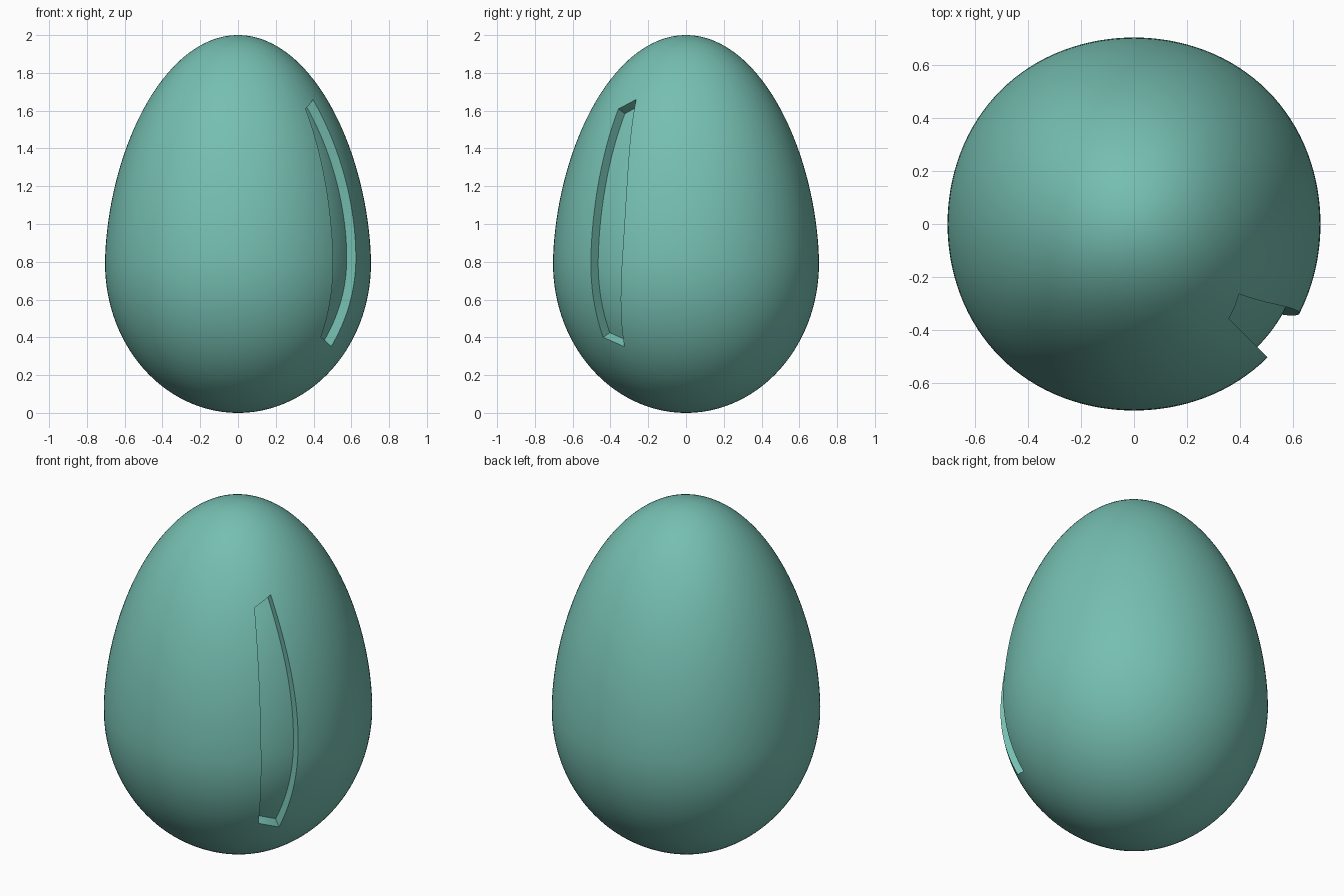
import bpy
from math import sin, cos, tau, pi, radians
from mathutils import Vector

if "Cube" in bpy.data.objects:
    bpy.data.objects.remove(bpy.data.objects["Cube"])

MID, RAD = 0.79, 0.704


def profile(z):
    # blunt lower end, pointed upper end
    t, p = ((z - MID) / (2 - MID), 1.8) if z > MID else ((MID - z) / MID, 2.0)
    return RAD * max(0.0, 1 - t ** p) ** 0.5


def surface(az, z, offset=0.0):
    # very slightly squared cross-section
    k = 1 + 0.006 * (1 - cos(4 * az))
    slope = (profile(z + 0.005) - profile(z - 0.005)) / 0.01 if offset else 0
    n = Vector((cos(az), sin(az), -slope)).normalized()
    r = profile(z) * k
    return Vector((r * cos(az), r * sin(az), z)) + n * offset


def make(name, verts, faces):
    mesh = bpy.data.meshes.new(name)
    mesh.from_pydata(verts, [], faces)
    mesh.validate()
    obj = bpy.data.objects.new(name, mesh)
    bpy.context.collection.objects.link(obj)
    return obj


# egg body
N, M = 128, 80
verts = [Vector((0, 0, 0))]
for j in range(1, M):
    c = -cos(pi * j / M)
    z = MID + c * (MID if c < 0 else 2 - MID)
    verts += [surface(tau * i / N, z) for i in range(N)]
verts.append(Vector((0, 0, 2)))
top = len(verts) - 1
faces = []
for i in range(N):
    k = (i + 1) % N
    faces.append((0, 1 + k, 1 + i))
    for j in range(M - 2):
        a = 1 + j * N
        faces.append((a + i, a + k, a + N + k, a + N + i))
    a = 1 + (M - 2) * N
    faces.append((a + i, a + k, top))
egg = make("egg_body", verts, faces)

# groove cutter: curved slab that follows the surface
U, V = 8, 40
verts, faces = [], []
for off in (-0.055, 0.08):
    for v in range(V + 1):
        for u in range(U + 1):
            s, t = u / U, v / V
            z = (0.40 - 0.05 * s) * (1 - t) + (1.61 + 0.05 * s) * t
            right = -28 - 5.5 * ((z - 1.0) / 0.65) ** 2
            verts.append(surface(radians(-45 + s * (right + 45)), z, off))
W, L = U + 1, (U + 1) * (V + 1)
for v in range(V):
    for u in range(U):
        a = v * W + u
        faces.append((a, a + W, a + W + 1, a + 1))
        faces.append((L + a, L + a + 1, L + a + W + 1, L + a + W))
for v in range(V):
    a, b = v * W, v * W + U
    faces.append((a, L + a, L + a + W, a + W))
    faces.append((b, b + W, L + b + W, L + b))
for u in range(U):
    a, b = u, V * W + u
    faces.append((a, a + 1, L + a + 1, L + a))
    faces.append((b, L + b, L + b + 1, b + 1))
cutter = make("groove_cutter", verts, faces)

cut = egg.modifiers.new("groove", 'BOOLEAN')
cut.operation = 'DIFFERENCE'
cut.solver = 'EXACT'
cut.object = cutter
bpy.context.view_layer.objects.active = egg
egg.select_set(True)
bpy.ops.object.modifier_apply(modifier=cut.name)
bpy.data.objects.remove(cutter)
bpy.ops.object.shade_smooth_by_angle(angle=radians(35))

# teal finish
mat = bpy.data.materials.new("teal")
mat.diffuse_color = (0.18, 0.52, 0.44, 1)
mat.use_nodes = True
mat.node_tree.nodes["Principled BSDF"].inputs["Base Color"].default_value = mat.diffuse_color
egg.data.materials.append(mat)
